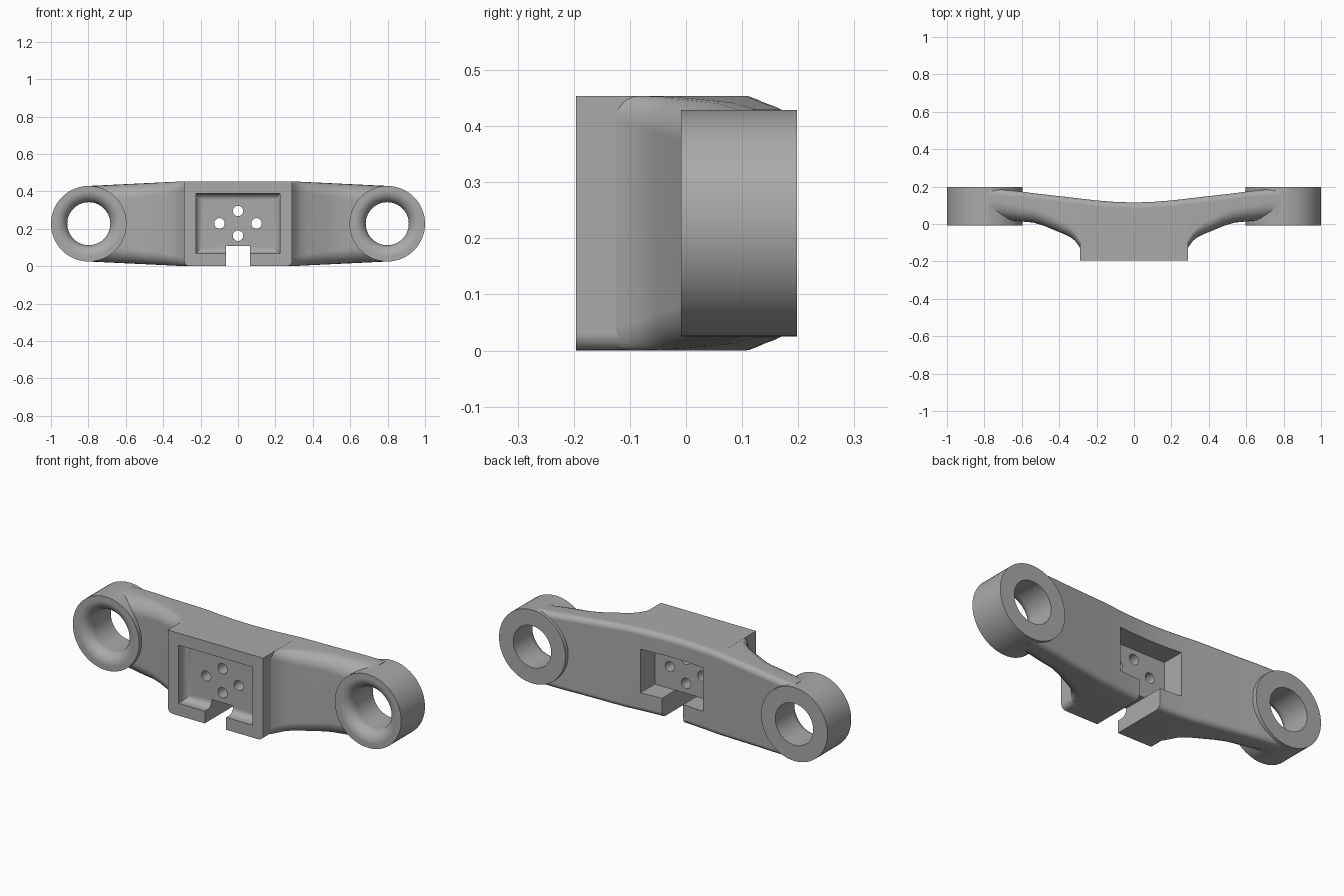
import bpy, bmesh
from math import pi, sin, cos, radians

cube = bpy.data.objects.get("Cube")
if cube:
    bpy.data.objects.remove(cube, do_unlink=True)

grey = bpy.data.materials.new("plain grey")
grey.use_nodes = True
GREY = (0.4, 0.4, 0.4, 1)
grey.diffuse_color = GREY
grey.node_tree.nodes["Principled BSDF"].inputs["Base Color"].default_value = GREY

MID = 0.227          # height of the ring centres
RING_X = 0.798


def make(name, bm):
    bmesh.ops.recalc_face_normals(bm, faces=bm.faces)
    mesh = bpy.data.meshes.new(name)
    bm.to_mesh(mesh)
    bm.free()
    mesh.materials.append(grey)
    obj = bpy.data.objects.new(name, mesh)
    bpy.context.collection.objects.link(obj)
    return obj


def loft(name, rings):
    """Skin a list of equal-length point loops and cap both ends."""
    bm = bmesh.new()
    loops = [[bm.verts.new(p) for p in ring] for ring in rings]
    for a, b in zip(loops, loops[1:]):
        for i in range(len(a)):
            j = (i + 1) % len(a)
            bm.faces.new((a[i], a[j], b[j], b[i]))
    bm.faces.new(loops[0])
    bm.faces.new(loops[-1])
    return make(name, bm)


def box(name, x0, x1, y0, y1, z0, z1, bevel=0, pick=None):
    bm = bmesh.new()
    bmesh.ops.create_cube(bm, size=1)
    for v in bm.verts:
        v.co = (x1 if v.co.x > 0 else x0, y1 if v.co.y > 0 else y0,
                z1 if v.co.z > 0 else z0)
    if bevel:
        edges = [e for e in bm.edges if pick(*[v.co for v in e.verts])]
        bmesh.ops.bevel(bm, geom=edges, offset=bevel, segments=6,
                        profile=0.5, affect='EDGES')
    return make(name, bm)


def turned(name, x, z, profile, steps=64):
    """Solid of revolution along y from (radius, y) pairs."""
    angles = [2 * pi * i / steps for i in range(steps)]
    return loft(name, [[(x + r * cos(a), y, z + r * sin(a)) for a in angles]
                       for r, y in profile])


def section(x, y0, y1, z0, z1, rf, rb, n=6):
    """Rounded rectangle across the arm, front radius rf and back radius rb."""
    pts = []
    for cy, cz, r, start in ((y1 - rb, z1 - rb, rb, 0), (y0 + rf, z1 - rf, rf, 90),
                             (y0 + rf, z0 + rf, rf, 180), (y1 - rb, z0 + rb, rb, 270)):
        for i in range(n + 1):
            a = radians(start + 90 * i / n)
            pts.append((x, cy + r * cos(a), cz + r * sin(a)))
    return pts


def combine(target, others, operation):
    bpy.context.view_layer.objects.active = target
    for other in others:
        mod = target.modifiers.new(operation, 'BOOLEAN')
        mod.operation, mod.solver, mod.object = operation, 'EXACT', other
        bpy.ops.object.modifier_apply(modifier=mod.name)
        bpy.data.objects.remove(other, do_unlink=True)


# Bowed arm: x, front y, back y, front radius
stations = [(0, -0.14, 0.115, 0.04), (0.1, -0.14, 0.118, 0.04), (0.2, -0.14, 0.126, 0.04),
            (0.28, -0.14, 0.135, 0.04), (0.297, -0.115, 0.137, 0.045),
            (0.315, -0.09, 0.139, 0.05), (0.34, -0.07, 0.142, 0.055),
            (0.37, -0.055, 0.146, 0.06), (0.42, -0.035, 0.151, 0.065),
            (0.48, -0.01, 0.158, 0.07), (0.54, 0.008, 0.165, 0.075),
            (0.62, 0.015, 0.176, 0.08), (0.7, 0.025, 0.184, 0.085),
            (0.78, 0.035, 0.188, 0.09)]
sections = []
for x, y0, y1, rf in [(-s[0],) + s[1:] for s in stations[:0:-1]] + stations:
    half = 0.227 - 0.024 * max(0, abs(x) - 0.28) / 0.5
    sections.append(section(x, y0, y1, MID - half, MID + half, rf, 0.03))
body = loft("link_body", sections)

# Central block with rounded lower edges
block = box("centre_block", -0.29, 0.29, -0.196, 0.05, 0, 0.454, 0.03,
            lambda a, b: a.z + b.z < 0.01 and a.x * b.x > 0 and abs(a.y - b.y) > 0.1)

# End bosses
bosses = [turned("end_boss", s * RING_X, MID, [(0.202, -0.009), (0.202, 0.198)])
          for s in (-1, 1)]
combine(body, [block] + bosses, 'UNION')

# Bores with a flared front lip
flare = [(0.175 - 0.06 * sin(a), 0.051 - 0.06 * cos(a))
         for a in [radians(90 * i / 8) for i in range(9)]]
bores = [turned("bore", s * RING_X, MID, [(0.175, -0.1)] + flare + [(0.115, 0.3)])
         for s in (-1, 1)]

# Front recess, back pocket, lower slot and four pin holes
recess = box("front_recess", -0.225, 0.225, -0.3, -0.135, 0.068, 0.388, 0.036,
             lambda a, b: a.y > -0.2 and b.y > -0.2)
pocket = box("back_pocket", -0.19, 0.19, 0, 0.4, 0.108, 0.348)
slot = box("lower_slot", -0.065, 0.065, -0.4, 0.4, -0.1, 0.108)
holes = [turned("pin_hole", x, z, [(0.028, -0.2), (0.028, 0.1)], 24)
         for x, z in ((0, 0.295), (0, 0.163), (-0.099, 0.229), (0.099, 0.229))]
combine(body, bores + [recess, pocket, slot] + holes, 'DIFFERENCE')

# Smooth rounded surfaces, crisp edges
bpy.ops.object.select_all(action='DESELECT')
body.select_set(True)
bpy.context.view_layer.objects.active = body
bpy.ops.object.shade_smooth_by_angle(angle=radians(30))
normals = body.modifiers.new("even_normals", 'WEIGHTED_NORMAL')
normals.keep_sharp = True
